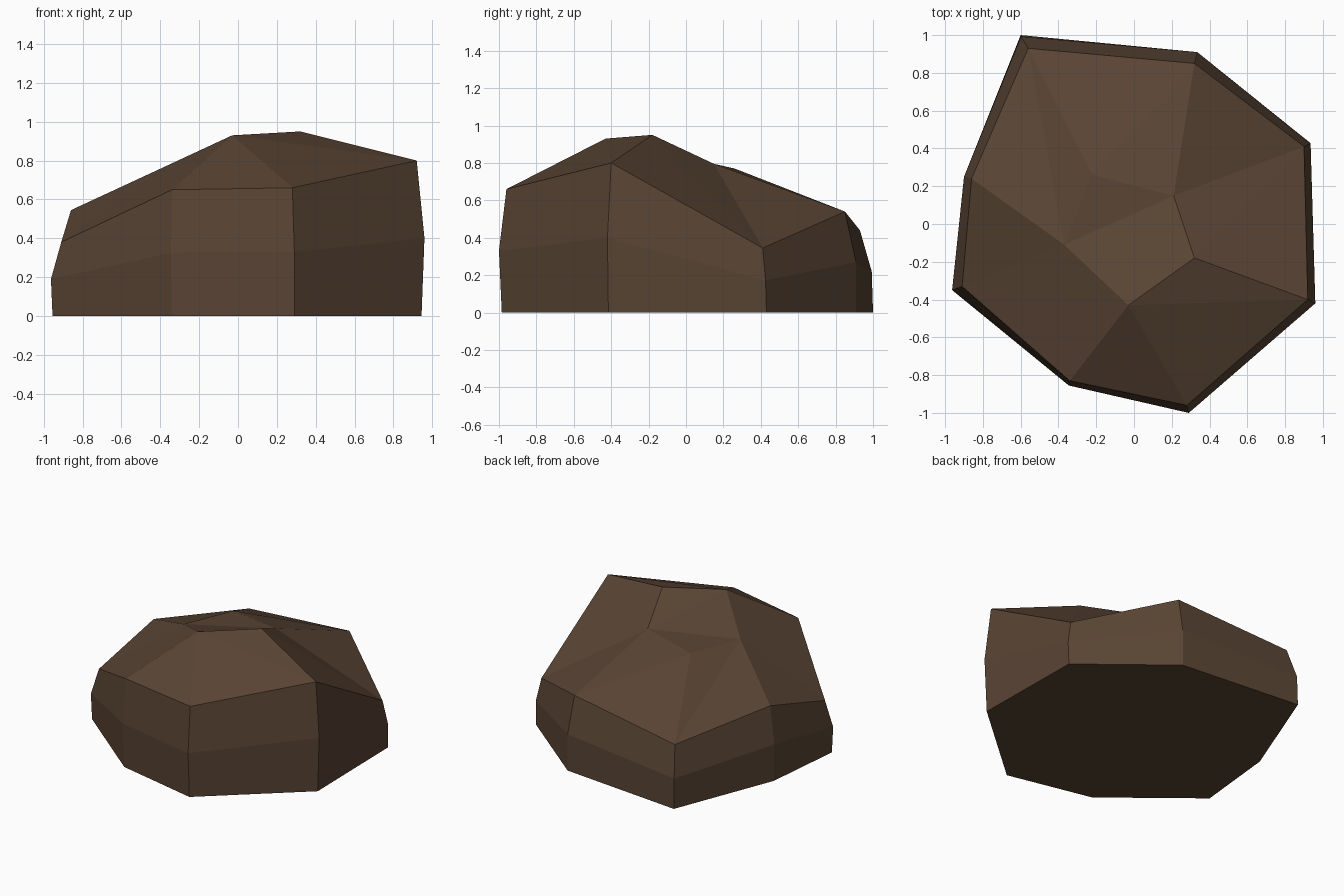
import bpy, bmesh

if "Cube" in bpy.data.objects:
    bpy.data.objects.remove(bpy.data.objects["Cube"])

# Rim of the rock (start of the top slope), counter-clockwise from back left
rim = [(-0.56, 0.93, 0.44), (-0.86, 0.24, 0.545), (-0.91, -0.33, 0.38), (-0.34, -0.83, 0.65),
       (0.28, -0.96, 0.66), (0.92, -0.40, 0.80), (0.90, 0.41, 0.345), (0.32, 0.85, 0.54)]
# Widest outline; its height is half the rim height
waist = [(-0.598, 0.993), (-0.90, 0.25), (-0.963, -0.35), (-0.345, -0.855),
         (0.29, -1.0), (0.96, -0.42), (0.935, 0.425), (0.335, 0.91)]
foot = [(-0.60, 1.0), (-0.895, 0.25), (-0.955, -0.347), (-0.342, -0.845),
        (0.29, -0.985), (0.945, -0.415), (0.932, 0.43), (0.335, 0.91)]
# Crown points on top
crown = [(-0.22, 0.26, 0.77), (0.21, 0.15, 0.795), (0.32, -0.18, 0.95),
         (-0.03, -0.43, 0.93), (-0.37, -0.11, 0.772)]

bm = bmesh.new()
b = [bm.verts.new((x, y, 0)) for x, y in foot]
m = [bm.verts.new((x, y, r[2] * 0.5)) for (x, y), r in zip(waist, rim)]
t = [bm.verts.new(p) for p in rim]
P, Q, R, S, T = [bm.verts.new(p) for p in crown]

# Flat underside and two bands of side faces
bm.faces.new(b)
for low, high in ((b, m), (m, t)):
    for i in range(8):
        j = (i + 1) % 8
        bm.faces.new((low[i], low[j], high[j], high[i]))

# Slopes from the rim to the crown, then the crown itself
A, H, G, F, E, D, C, B = t
for face in ((A, H, T), (A, T, P), (H, G, T), (G, S, T), (G, F, S), (F, E, S), (E, D, S),
             (D, R, S), (D, C, R), (C, Q, R), (C, B, Q), (B, P, Q), (B, A, P),
             (P, T, Q), (T, S, Q), (S, R, Q)):
    bm.faces.new(face)
bmesh.ops.recalc_face_normals(bm, faces=bm.faces)

mesh = bpy.data.meshes.new("rock")
bm.to_mesh(mesh)
bm.free()
mat = bpy.data.materials.new("dark brown stone")
mat.diffuse_color = (0.10, 0.058, 0.034, 1)
mat.use_nodes = True
mat.node_tree.nodes["Principled BSDF"].inputs["Base Color"].default_value = mat.diffuse_color
mesh.materials.append(mat)
rock = bpy.data.objects.new("rock", mesh)
bpy.context.collection.objects.link(rock)
